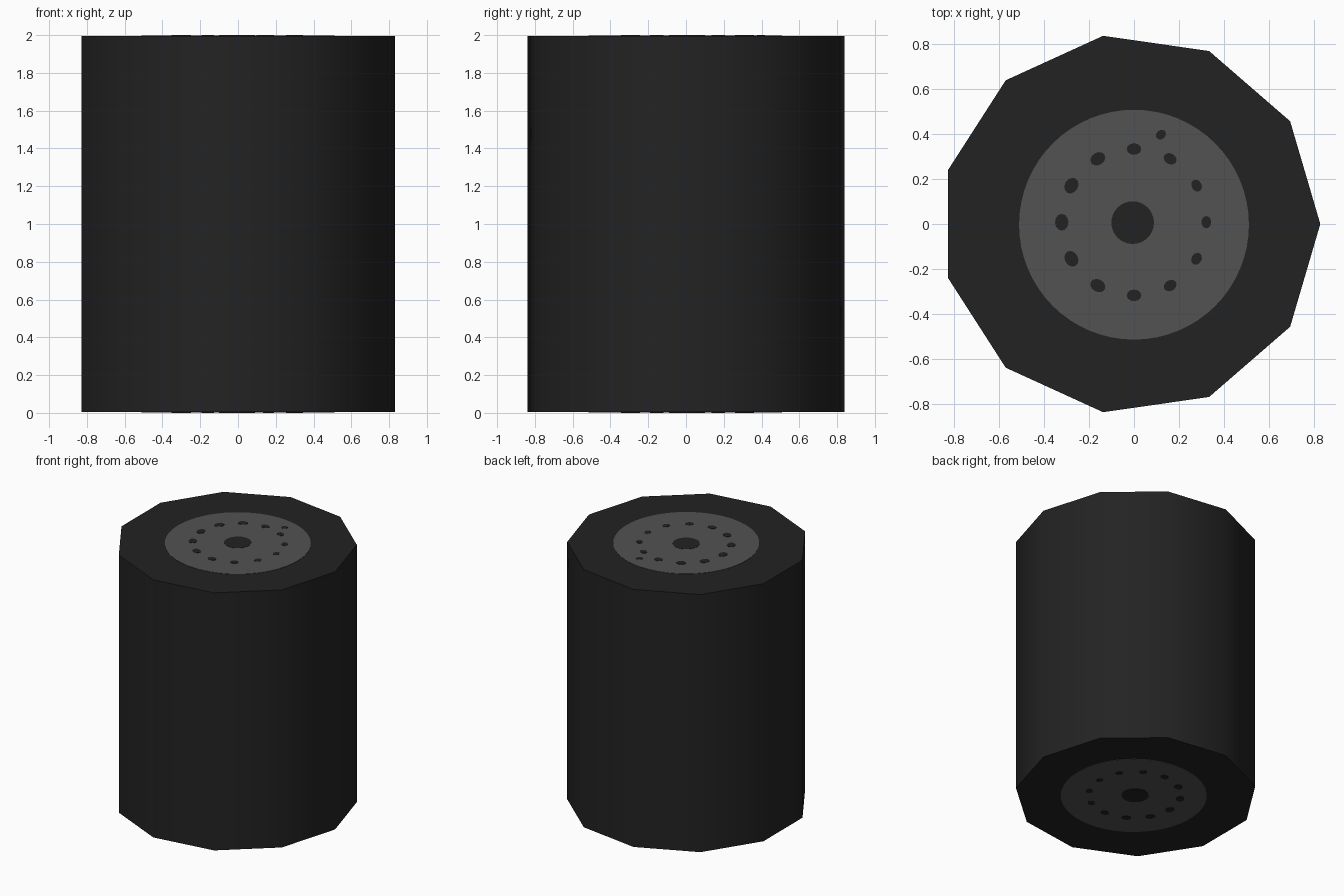
import bpy, math

if "Cube" in bpy.data.objects:
    bpy.data.objects.remove(bpy.data.objects["Cube"])


def material(name, rgb):
    m = bpy.data.materials.new(name)
    m.diffuse_color = (*rgb, 1)
    m.use_nodes = True
    m.node_tree.nodes["Principled BSDF"].inputs["Base Color"].default_value = m.diffuse_color
    return m


dark = material("near_black", (0.0165, 0.0165, 0.0165))
grey = material("mid_grey", (0.085, 0.085, 0.085))


def cylinder(name, x, y, z0, z1, r, sides, mat, sx=1.0, turn=0.0):
    bpy.ops.mesh.primitive_cylinder_add(
        vertices=sides, radius=1, depth=1,
        location=(x, y, (z0 + z1) / 2), rotation=(0, 0, turn))
    o = bpy.context.object
    o.name = name
    o.scale = (r * sx, r, z1 - z0)
    o.data.materials.append(mat)
    bpy.ops.object.transform_apply(location=True, rotation=True, scale=True)
    return o


# Eleven-sided tyre body, one corner pointing to +x, softly shaded side
# (primitive starts its first corner on +y, so turn it by -90 degrees)
cylinder("tyre", -0.017, 0, 0.004, 1.996, 0.847, 11, dark, turn=-math.pi / 2)
bpy.ops.object.shade_smooth_by_angle(angle=math.radians(40))

# Painted wheel faces on both ends
for end, face, s in (("top", 1.996, 1), ("bottom", 0.004, -1)):
    def plate(name, x, y, h, r, sides, mat, **kw):
        a, b = sorted((face - s * 0.002, face + s * h))
        cylinder(f"{end}_{name}", x, y, a, b, r, sides, mat, **kw)

    plate("wheel_disc", 0, -0.003, 0.002, 0.512, 64, grey)
    plate("hub_hole", -0.006, 0.006, 0.004, 0.095, 32, dark)
    # Ring of twelve holes, a little larger on the -x side
    for i in range(12):
        a = i * math.pi / 6
        r = 0.026 - 0.004 * math.cos(a)
        plate(f"bolt_hole_{i + 1}", 0.322 * math.cos(a), 0.008 + 0.326 * math.sin(a),
              0.004, r, 12, dark, sx=1.25, turn=a + math.pi / 2)
    # Single valve hole on the top face
    if s > 0:
        plate("valve_hole", 0.12, 0.398, 0.004, 0.02, 12, dark, sx=1.2, turn=0.7)
